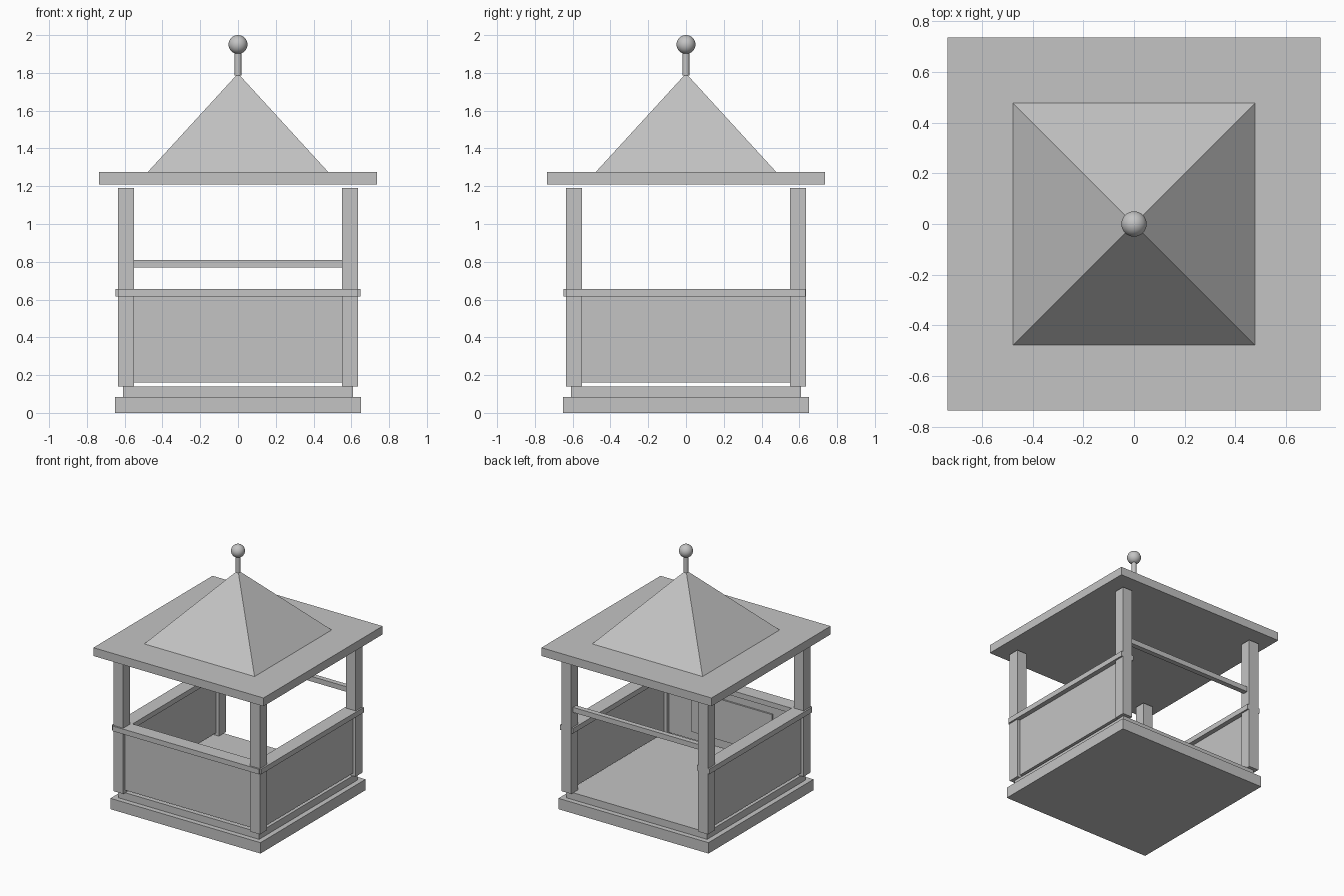
import bpy
import math

cube = bpy.data.objects.get("Cube")
if cube:
    bpy.data.objects.remove(cube, do_unlink=True)

# Single grey finish
grey = bpy.data.materials.new("plain_grey")
grey.use_nodes = True
grey.diffuse_color = (0.55, 0.55, 0.55, 1)
grey.node_tree.nodes["Principled BSDF"].inputs["Base Color"].default_value = (0.55, 0.55, 0.55, 1)


def finish(name):
    obj = bpy.context.object
    obj.name = name
    obj.data.materials.append(grey)
    return obj


def box(name, x, y, z):
    """Box from (min, max) ranges along each axis."""
    ranges = (x, y, z)
    bpy.ops.mesh.primitive_cube_add(size=1, location=[(a + b) / 2 for a, b in ranges])
    obj = finish(name)
    obj.scale = [b - a for a, b in ranges]
    bpy.ops.object.transform_apply(location=False, rotation=False, scale=True)
    return obj


def around(centre, width):
    return (centre - width / 2, centre + width / 2)


def square_slab(name, half, z):
    return box(name, (-half, half), (-half, half), z)


POST = 0.5925          # post centre line
POST_W = 0.085
INNER = POST - POST_W / 2
OUTER = POST + POST_W / 2
WALL_Z = (0.16, 0.62)
RAIL_Z = (0.615, 0.655)

# Stepped base
square_slab("base_plinth", 0.65, (0, 0.085))
square_slab("floor_slab", 0.61, (0.085, 0.14))

# Corner posts
for sx, side in ((-1, "right"), (1, "left")):
    for sy, end in ((-1, "front"), (1, "back")):
        box(f"{end}_{side}_post", around(sx * POST, POST_W), around(sy * POST, POST_W), (0.14, 1.19))

# Side walls with handrails
for sx, side in ((-1, "right"), (1, "left")):
    box(f"{side}_wall", around(sx * POST, 0.036), (-INNER, INNER), WALL_Z)
    box(f"{side}_rail", around(sx * POST, 0.11), (-OUTER, OUTER - 0.002), RAIL_Z)

# Front wall, its handrail and the raised panel inside
box("front_wall", (-INNER, INNER), around(-POST, 0.036), WALL_Z)
box("front_rail", (-OUTER, OUTER), around(-POST, 0.11), RAIL_Z)
box("front_inner_panel", (-0.35, 0.35), (-0.576, -0.562), (0.225, 0.545))

# Crossbar on the open back
box("back_crossbar", (-INNER, INNER), around(POST, 0.04), (0.77, 0.81))

# Roof: flat eave and pyramid
square_slab("roof_eave", 0.737, (1.21, 1.275))
bpy.ops.mesh.primitive_cone_add(vertices=4, radius1=0.478 * math.sqrt(2), radius2=0, depth=0.522,
                                location=(0, 0, 1.536), rotation=(0, 0, math.pi / 4))
finish("roof_pyramid")

# Finial
bpy.ops.mesh.primitive_cylinder_add(vertices=16, radius=0.018, depth=0.13, location=(0, 0, 1.85))
finish("finial_pole")
bpy.ops.object.shade_smooth_by_angle()
bpy.ops.mesh.primitive_uv_sphere_add(segments=32, ring_count=16, radius=0.05, location=(0, 0, 1.95))
finish("finial_ball")
bpy.ops.object.shade_smooth()
